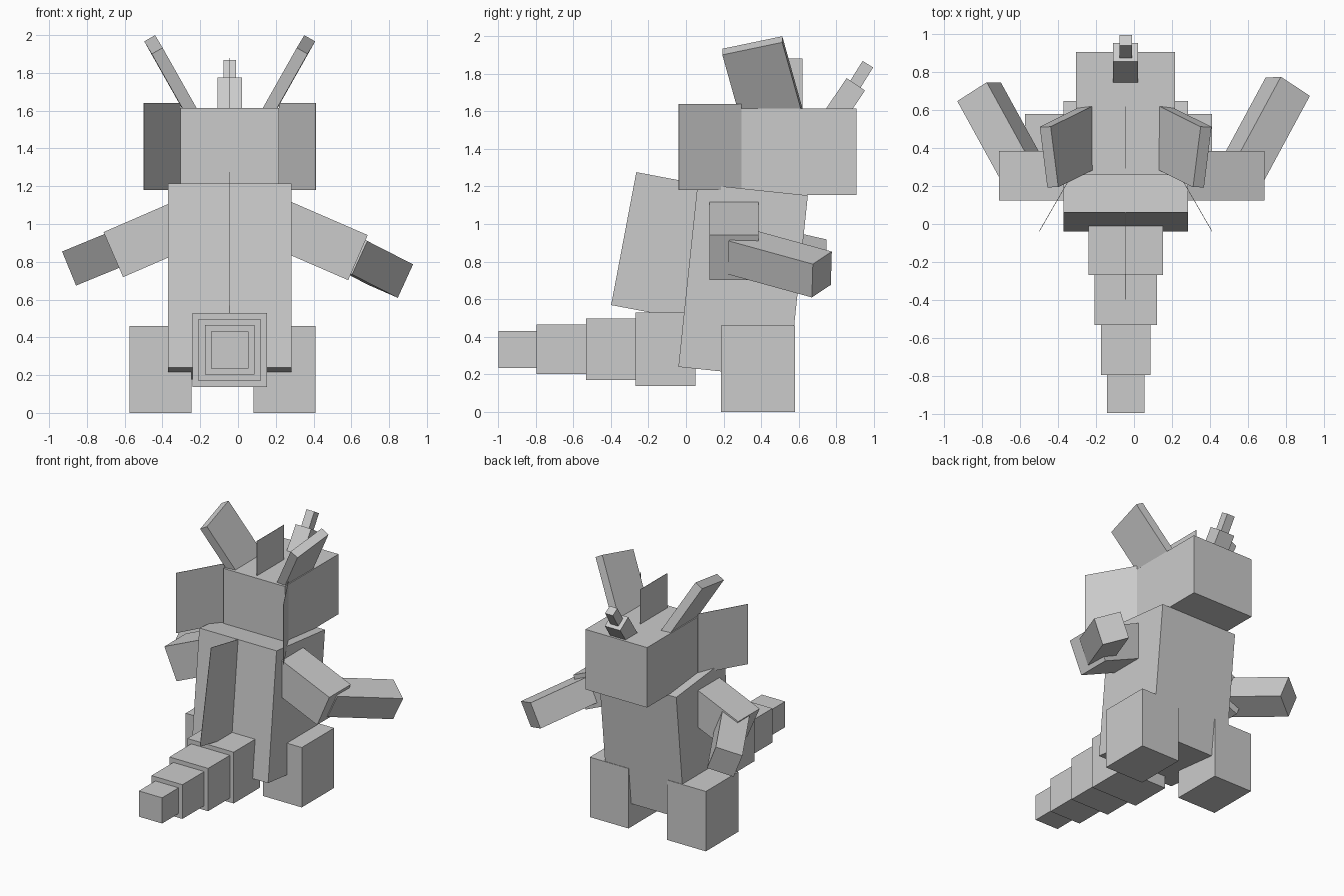
import bpy
import bmesh
from mathutils import Matrix, Vector

if "Cube" in bpy.data.objects:
    bpy.data.objects.remove(bpy.data.objects["Cube"], do_unlink=True)

MID = -0.044      # centre plane of the creature
THIN = 0.003      # thickness of flat fins
UP, FWD = (0, 0, 1), (0, 1, 0)

grey = bpy.data.materials.new("plain_grey")
grey.use_nodes = True
colour = (0.6, 0.6, 0.6, 1)
grey.diffuse_color = colour
shader = next(n for n in grey.node_tree.nodes if n.type == "BSDF_PRINCIPLED")
shader.inputs["Base Color"].default_value = colour


def box(name, size, centre, up=UP, fwd=FWD):
    """Box whose local z follows up and whose local y follows fwd."""
    z = Vector(up).normalized()
    y = Vector(fwd)
    y = (y - z * y.dot(z)).normalized()
    turn = Matrix((y.cross(z), y, z)).transposed().to_4x4()
    bm = bmesh.new()
    bmesh.ops.create_cube(bm, size=1, matrix=Matrix.Diagonal((*size, 1)))
    mesh = bpy.data.meshes.new(name)
    bm.to_mesh(mesh)
    bm.free()
    mesh.materials.append(grey)
    obj = bpy.data.objects.new(name, mesh)
    obj.matrix_world = Matrix.Translation(centre) @ turn
    bpy.context.scene.collection.objects.link(obj)
    return obj


def pair(name, size, centre, up=UP, fwd=FWD, mid=MID):
    """Box on the left and its mirror image on the right."""
    box("left_" + name, size, centre, up, fwd)
    flip = lambda v: (-v[0], v[1], v[2])
    x, y, z = centre
    box("right_" + name, size, (2 * mid - x, y, z), flip(up), flip(fwd))


# Leaning body, back fin and legs
box("body", (0.655, 0.59, 0.98), (MID, 0.304, 0.696), (0, 0.1045, 0.9945))
box("back_fin", (THIN, 0.39, 0.72), (MID, -0.14, 0.886), (0, 0.134, 0.707))
pair("leg", (0.328, 0.393, 0.459), (0.246, 0.383, 0.23), mid=-0.082)

# Tail tapering away in four blocks
for i, (width, start, end) in enumerate([
        (0.393, 0.05, -0.27), (0.328, -0.25, -0.533),
        (0.262, -0.51, -0.797), (0.197, -0.78, -0.997)]):
    box(f"tail_{i + 1}", (width, start - end, width),
        (MID, (start + end) / 2, 0.333))

# Head with side frills, crest and ears
box("head", (0.522, 0.65, 0.46), (MID, 0.582, 1.385))
pair("frill", (THIN, 0.385, 0.46), (0.315, 0.128, 1.41), UP, (-0.5, 0.866, 0))
box("crest", (THIN, 0.328, 0.3), (MID, 0.456, 1.73))
ear_up = Vector((0.478, -0.237, 0.847))
ear_top = Vector((0.36, 0.353, 1.95))
pair("ear", (0.066, 0.328, 0.46), ear_top - ear_up * 0.23,
     ear_up, (0.126, 0.968, 0.21))

# Two-step nose horn
box("horn_base", (0.131, 0.118, 0.197), (MID, 0.849, 1.662), (0, 0.56, 0.83))
box("horn_tip", (0.066, 0.066, 0.197), (MID, 0.916, 1.767), (0, 0.53, 0.85))

# Upper arms slope down from the shoulders
for name, side, end in (("left", 1, (0.635, 0.255, 0.822)),
                        ("right", -1, (-0.66, 0.255, 0.838))):
    along = Vector((side * 0.917, 0, -0.398))
    box(name + "_upper_arm", (0.26, 0.26, 0.52),
        Vector(end) - along * 0.26, along)

# Forearms reach forward
box("left_forearm", (0.195, 0.524, 0.195), (0.689, 0.499, 0.793),
    (0.08, 0.005, 0.175), (0.453, 0.855, -0.256))
box("right_forearm", (0.195, 0.524, 0.195), (-0.693, 0.472, 0.847),
    (-0.074, 0, 0.18), (-0.473, 0.86, -0.194))
